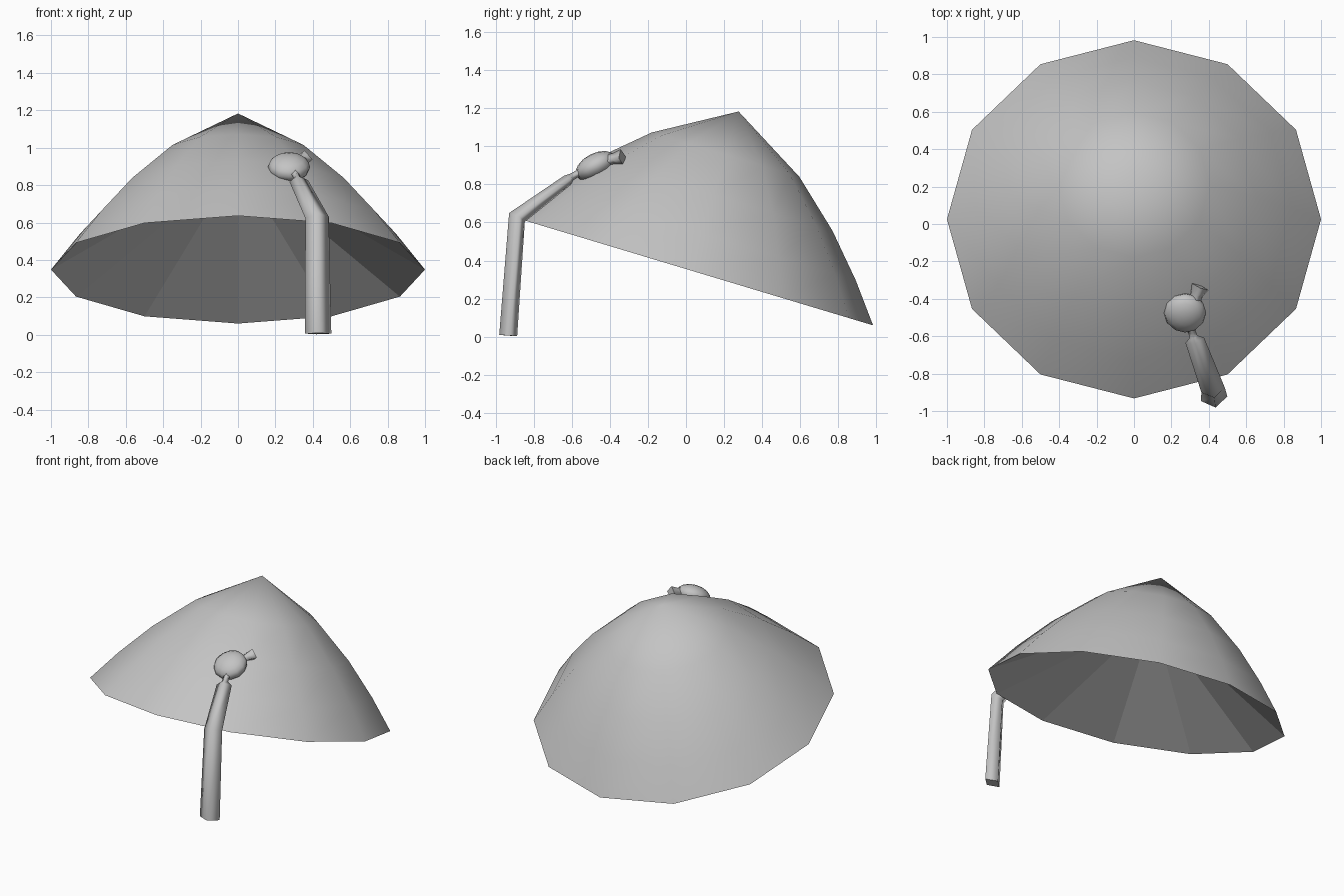
import bpy
import bmesh
import math
from mathutils import Vector, Matrix

old = bpy.data.objects.get("Cube")
if old:
    bpy.data.objects.remove(old, do_unlink=True)

GREY = (0.55, 0.55, 0.55, 1.0)
grey = bpy.data.materials.new("plain grey")
grey.use_nodes = True
grey.diffuse_color = GREY
grey.node_tree.nodes["Principled BSDF"].inputs["Base Color"].default_value = GREY


def finish(name, bm, matrix=Matrix()):
    """Turn a bmesh into a named object with the shared material."""
    bm.transform(matrix)
    mesh = bpy.data.meshes.new(name)
    bm.to_mesh(mesh)
    bm.free()
    mesh.materials.append(grey)
    obj = bpy.data.objects.new(name, mesh)
    bpy.context.collection.objects.link(obj)
    return obj


def bridge(bm, lower, upper, smooth=True):
    """Join two equal rings of vertices with quads."""
    n = len(lower)
    for i in range(n):
        j = (i + 1) % n
        bm.faces.new((lower[i], lower[j], upper[j], upper[i])).smooth = smooth


def turned(name, profile, apex, sides, matrix, smooth, inward=False):
    """Revolve a radius/height profile and close it to a point."""
    bm = bmesh.new()
    rings = []
    for r, h in profile:
        angles = [math.tau * i / sides for i in range(sides)]
        rings.append([bm.verts.new((r * math.cos(a), r * math.sin(a), h)) for a in angles])
    for a, b in zip(rings, rings[1:]):
        bridge(bm, a, b, smooth)
    tip = bm.verts.new((0, 0, apex))
    for i in range(sides):
        bm.faces.new((rings[-1][i], rings[-1][(i + 1) % sides], tip)).smooth = smooth
    if inward:
        bmesh.ops.reverse_faces(bm, faces=bm.faces)
    return finish(name, bm, matrix)


def tube(name, stations, sides=4):
    """Loft diamond rings through (centre, half width, half depth) stations."""
    bm = bmesh.new()
    centres = [Vector(s[0]) for s in stations]
    steps = [(b - a).normalized() for a, b in zip(centres, centres[1:])]
    rings = []
    for k, (_, width, depth) in enumerate(stations):
        t = (steps[max(k - 1, 0)] + steps[min(k, len(steps) - 1)]).normalized()
        side = Vector((1, 0.17, 0))
        side = (side - t * side.dot(t)).normalized()
        other = t.cross(side)
        ring = []
        for i in range(sides):
            a = math.tau * i / sides
            ring.append(bm.verts.new(
                centres[k] + side * width * math.cos(a) + other * depth * math.sin(a)))
        rings.append(ring)
    for a, b in zip(rings, rings[1:]):
        bridge(bm, a, b)
    bm.faces.new(rings[0][::-1])
    bm.faces.new(rings[-1])
    return finish(name, bm)


# Tilted twelve-sided canopy with a shallower faceted lining
tilt = Matrix.Translation((0, 0.025, 0.348)) @ Matrix.Rotation(math.radians(-16.75), 4, "X")
turned("canopy", [(1, 0), (0.845, 0.2), (0.653, 0.414), (0.405, 0.635)],
       0.872, 12, tilt, True)
turned("canopy_lining", [(0.999, 0)], 0.6, 12, tilt, False, inward=True)

# Bent handle with a narrow neck at its upper end
tube("handle", [
    ((0.428, -0.934, 0.006), 0.072, 0.048),
    ((0.423, -0.888, 0.626), 0.064, 0.048),
    ((0.325, -0.622, 0.822), 0.052, 0.03),
    ((0.318, -0.602, 0.838), 0.022, 0.02),
    ((0.31, -0.578, 0.852), 0.02, 0.018),
    ((0.297, -0.54, 0.872), 0.032, 0.025),
])

# Rounded, slightly flattened bulb resting on the canopy slope
bm = bmesh.new()
bmesh.ops.create_uvsphere(bm, u_segments=12, v_segments=8, radius=1)
for face in bm.faces:
    face.smooth = True
finish("bulb", bm, Matrix.Translation((0.273, -0.475, 0.897))
       @ Matrix.Rotation(math.radians(28), 4, "X")
       @ Matrix.Diagonal((0.113, 0.114, 0.066, 1)))

# Small flared spout on the bulb
tube("spout", [
    ((0.325, -0.42, 0.922), 0.032, 0.032),
    ((0.335, -0.38, 0.934), 0.033, 0.03),
    ((0.354, -0.335, 0.942), 0.048, 0.044),
])
